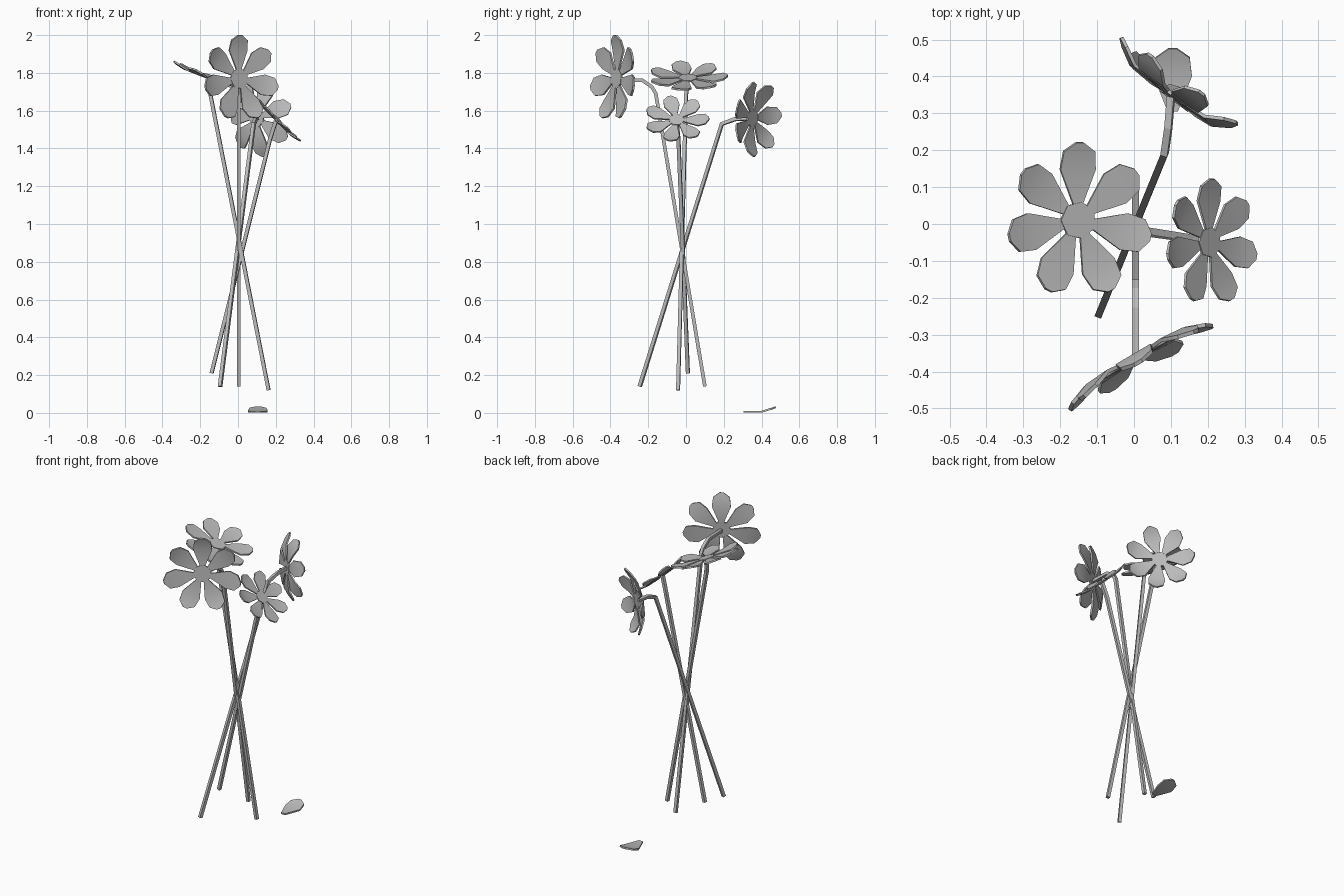
import bpy, bmesh, math
from mathutils import Vector, Matrix

cube = bpy.data.objects.get("Cube")
if cube:
    bpy.data.objects.remove(cube)

grey = bpy.data.materials.new("plain_grey")
grey.use_nodes = True
GREY = (0.5, 0.5, 0.5, 1)
grey.diffuse_color = GREY
grey.node_tree.nodes["Principled BSDF"].inputs["Base Color"].default_value = GREY

# Petal cross rows: distance from centre, half width, share of the forward cup
PETAL = [(.045, .014, .15), (.14, .052, .15), (.19, .046, .7), (.214, .011, 1)]
THICK = 0.01


def frame(centre, normal, along, scale=1):
    """Local z follows the normal, local x follows the first petal."""
    n = Vector(normal).normalized()
    u = Vector(along)
    u = (u - n * u.dot(n)).normalized()
    rot = Matrix((u, n.cross(u), n)).transposed().to_4x4()
    return Matrix.Translation(centre) @ rot @ Matrix.Scale(scale, 4)


def add_petal(bm, angle, cup):
    turn = Matrix.Rotation(angle, 3, 'Z')
    rows = [[bm.verts.new(turn @ Vector((r, s * w, cup * c))) for s in (-1, 1)]
            for r, w, c in PETAL]
    for a, b in zip(rows, rows[1:]):
        bm.faces.new((a[0], b[0], b[1], a[1]))


def finish(bm, name, matrix):
    mesh = bpy.data.meshes.new(name)
    bm.to_mesh(mesh)
    bm.free()
    mesh.materials.append(grey)
    ob = bpy.data.objects.new(name, mesh)
    ob.matrix_world = matrix
    bpy.context.collection.objects.link(ob)
    bpy.ops.object.select_all(action='DESELECT')
    ob.select_set(True)
    bpy.context.view_layer.objects.active = ob
    solid = ob.modifiers.new("thickness", 'SOLIDIFY')
    solid.thickness = THICK
    solid.offset = -1
    # Real thickness first, so that the rims stay sharp
    bpy.ops.object.modifier_apply(modifier=solid.name)
    bpy.ops.object.shade_smooth_by_angle(angle=math.radians(30))


def flower(name, centre, normal, along, scale, cup):
    matrix = frame(centre, normal, along, scale)
    bm = bmesh.new()
    for i in range(7):
        add_petal(bm, i * math.tau / 7, cup)
    finish(bm, name + "_petals", matrix)
    # Flat seven-sided centre
    bm = bmesh.new()
    bmesh.ops.create_circle(bm, cap_ends=True, segments=7, radius=.052,
                            matrix=Matrix.Translation((0, 0, .006)))
    finish(bm, name + "_centre", matrix)


def stem(name, points):
    """Square rod along a bent path."""
    curve = bpy.data.curves.new(name, 'CURVE')
    curve.dimensions = '3D'
    curve.bevel_depth = .0135
    curve.bevel_resolution = 0
    curve.use_fill_caps = True
    spline = curve.splines.new('POLY')
    spline.points.add(len(points) - 1)
    for p, co in zip(spline.points, points):
        p.co = (*co, 1)
        p.tilt = math.pi / 4
    spline.use_smooth = False
    curve.materials.append(grey)
    bpy.context.collection.objects.link(bpy.data.objects.new(name, curve))


# Flower heads
flower("front_flower", (.005, -.365, 1.77), (.5, -.85, .06), (0, 0, 1), 1.06, .03)
flower("top_flower", (-.152, .01, 1.772), (.36, 0, .93), (0, 1, 0), .98, .02)
flower("back_flower", (.1, .35, 1.56), (.6, .8, -.06), (-.8, .6, .1), .93, .05)
flower("side_flower", (.203, -.05, 1.55), (.7, 0, .71), (0, 1, 0), .8, .02)

# Crossing stems with bent necks
stem("front_stem", [(.004, .1, .14), (.004, -.16, 1.69), (.004, -.18, 1.725),
                    (.004, -.23, 1.76), (.004, -.36, 1.765)])
stem("top_stem", [(.162, -.042, .12), (-.145, 0, 1.68), (-.155, .01, 1.765)])
stem("back_stem", [(-.095, -.245, .14), (.083, .19, 1.53), (.093, .26, 1.555), (.1, .345, 1.56)])
stem("side_stem", [(-.14, .01, .21), (.17, -.04, 1.45), (.2, -.05, 1.545)])

# Fallen petal on the ground
bm = bmesh.new()
add_petal(bm, 0, .028)
finish(bm, "fallen_petal", frame((.105, .26, .007), (0, 0, 1), (0, 1, 0)))
